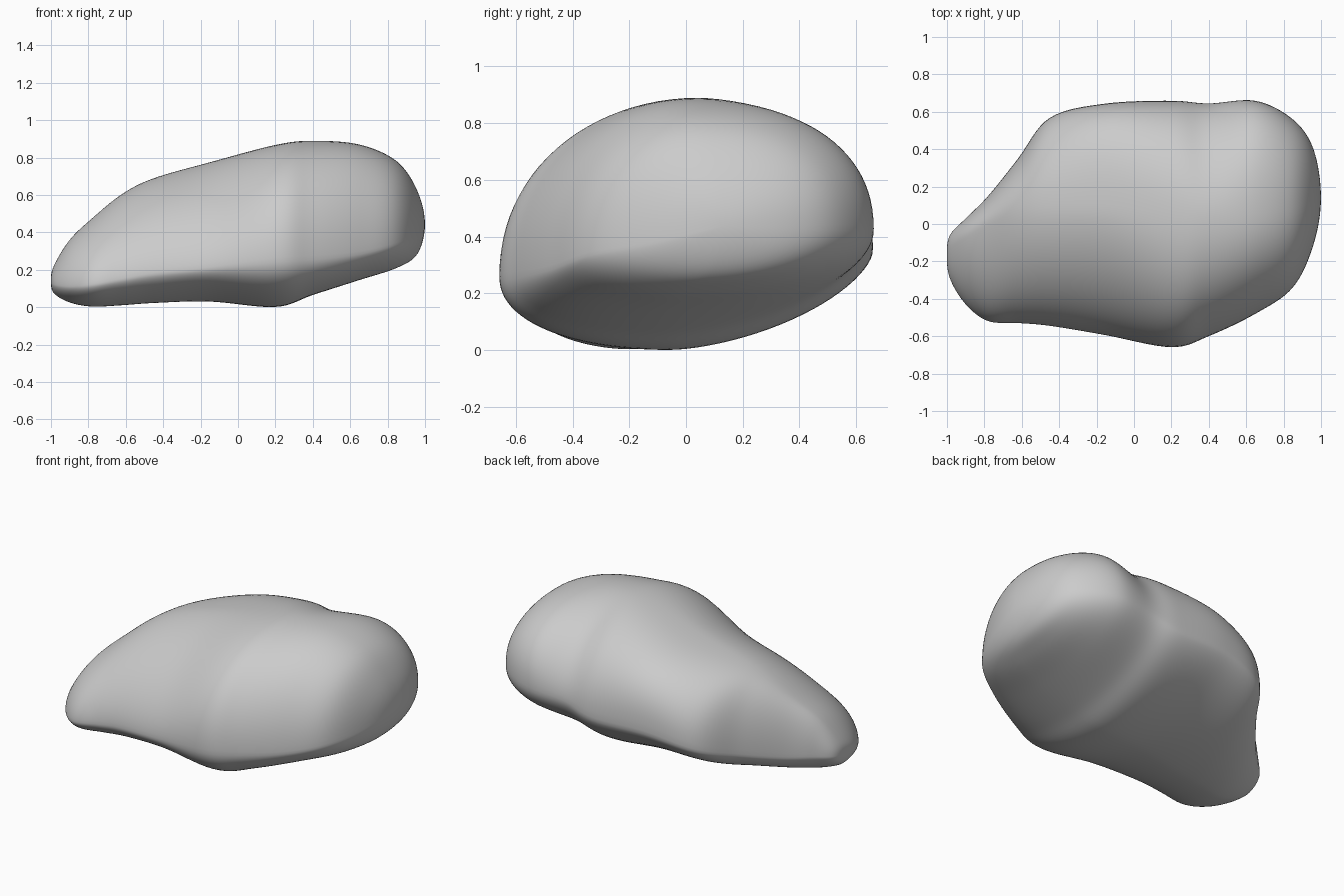
import bpy, bmesh
from math import cos, sin, pi, exp
from mathutils import Vector

if "Cube" in bpy.data.objects:
    bpy.data.objects.remove(bpy.data.objects["Cube"])

# Cross-sections along x: x, then (y, z) of the front, top, back and bottom extremes
SECTIONS = [
    (-0.985, -.29, .12, -.13, .22, -.06, .15, -.17, .075),
    (-0.90, -.43, .11, -.07, .36, .03, .16, -.20, .025),
    (-0.78, -.52, .12, .00, .475, .15, .17, -.20, .003),
    (-0.62, -.53, .15, .06, .605, .35, .22, -.17, .01),
    (-0.45, -.545, .18, .09, .69, .57, .29, -.15, .022),
    (-0.15, -.595, .21, .09, .775, .645, .35, -.10, .03),
    (0.20, -.66, .26, .05, .868, .66, .35, -.05, .0),
    (0.40, -.60, .27, .04, .89, .645, .40, -.08, .065),
    (0.65, -.48, .29, .05, .87, .66, .43, -.05, .145),
    (0.85, -.34, .34, .08, .78, .56, .44, .00, .21),
    (0.96, -.11, .38, .12, .62, .40, .44, .10, .285),
]
LEFT_TIP = Vector((-1.0, -.16, .14))
RIGHT_TIP = Vector((1.0, .14, .44))
SIDES, STEPS = 96, 8


def bump(x, centre, width):
    return exp(-((x - centre) / width) ** 2)


def ring(s):
    """Closed section made of four superelliptic quadrants."""
    x, fy, fz, ty, tz, by, bz, ly, lz = s
    front_up = 1.75 if x < .1 else 2.1
    back_up = 2.25 + .5 * bump(x, -.15, .25) - .4 * bump(x, .37, .12)
    front_low = 1.8 + .5 * bump(x, .35, .3)
    back_low = 1.6 + .6 * min(max((x - .2) / .6, 0), 1)
    pts = []
    for i in range(SIDES):
        a = 2 * pi * i / SIDES
        c, sn = cos(a), sin(a)
        sy, sz = (by, bz) if c >= 0 else (fy, fz)
        vy, vz = (ty, tz) if sn >= 0 else (ly, lz)
        if sn >= 0:
            n = back_up if c >= 0 else front_up
        else:
            n = back_low if c >= 0 else front_low
        u, v = abs(c) ** (2 / n), abs(sn) ** (2 / n)
        pts.append(Vector((x, vy + (sy - vy) * u, sz + (vz - sz) * v)))
    return pts


def mirrored(points, tip):
    """Section reflected through a tip so the end closes roundly."""
    return [Vector((p.x, 2 * tip.y - p.y, 2 * tip.z - p.z)) for p in points]


def spline(a, b, c, d, t):
    return .5 * (2 * b + (c - a) * t + (2 * a - 5 * b + 4 * c - d) * t * t
                 + (3 * b - a - 3 * c + d) * t ** 3)


rings = [ring(s) for s in SECTIONS]
rings = ([mirrored(rings[0], LEFT_TIP), [LEFT_TIP] * SIDES] + rings
         + [[RIGHT_TIP] * SIDES, mirrored(rings[-1], RIGHT_TIP)])

# Loft the stone through its sections
bm = bmesh.new()
loops = []
for k in range(1, len(rings) - 2):
    for j in range(STEPS):
        if k == 1 and j == 0:
            continue
        loops.append([bm.verts.new(spline(*q, j / STEPS))
                      for q in zip(*rings[k - 1:k + 3])])
for p, q in zip(loops, loops[1:]):
    for i in range(SIDES):
        n = (i + 1) % SIDES
        bm.faces.new((p[i], p[n], q[n], q[i]))

# Rounded tips
for loop, tip in ((loops[0], LEFT_TIP), (loops[-1], RIGHT_TIP)):
    v = bm.verts.new(tip)
    for i in range(SIDES):
        bm.faces.new((loop[i], loop[(i + 1) % SIDES], v))

# Soften the joins between quadrants
for _ in range(3):
    bmesh.ops.smooth_vert(bm, verts=bm.verts, factor=.4,
                          use_axis_x=True, use_axis_y=True, use_axis_z=True)
bmesh.ops.recalc_face_normals(bm, faces=bm.faces)
for f in bm.faces:
    f.smooth = True

mesh = bpy.data.meshes.new("stone")
bm.to_mesh(mesh)
bm.free()
stone = bpy.data.objects.new("stone", mesh)
bpy.context.collection.objects.link(stone)
